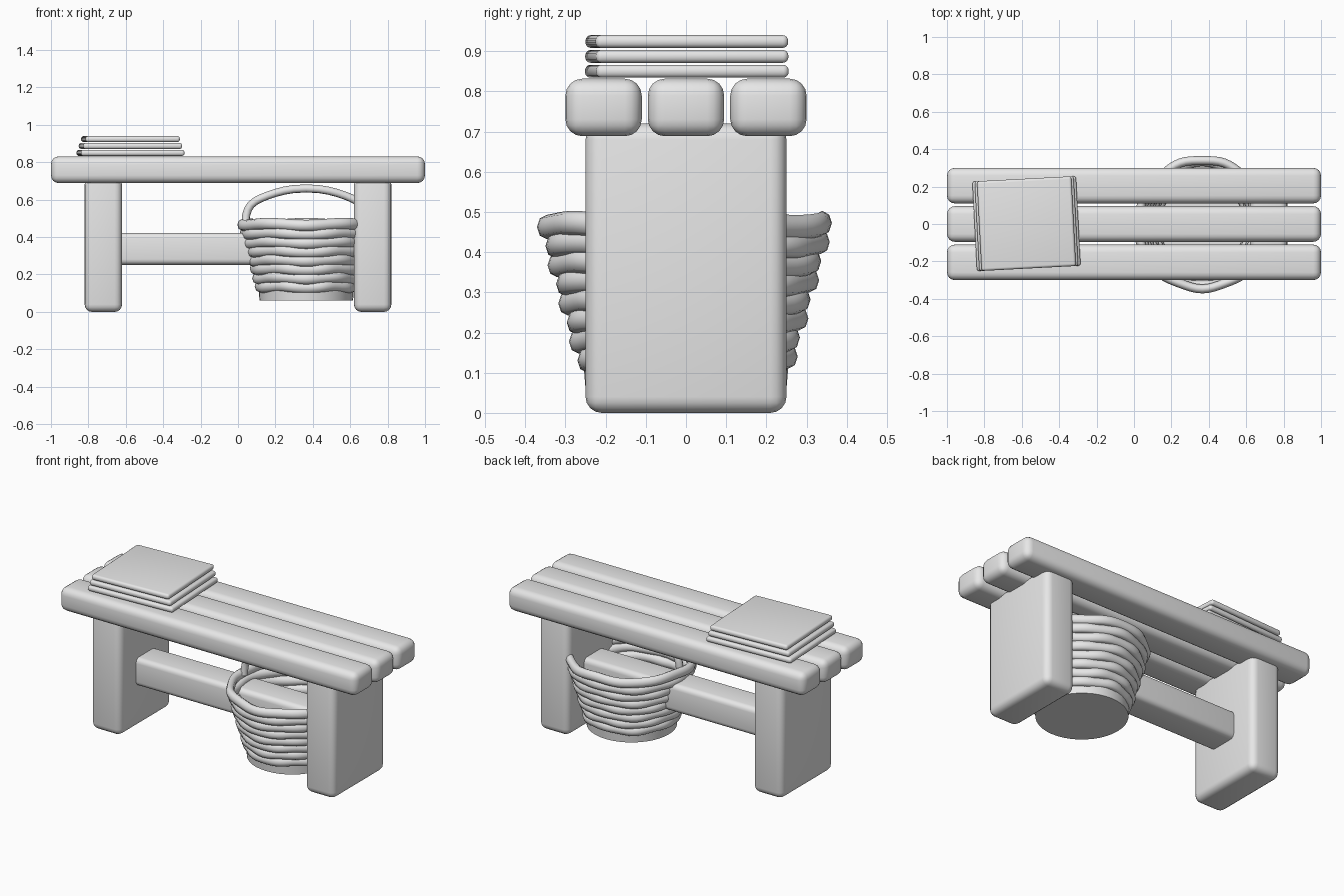
import bpy, bmesh, math
from mathutils import Matrix

cube = bpy.data.objects.get("Cube")
if cube:
    bpy.data.objects.remove(cube, do_unlink=True)

grey = bpy.data.materials.new("plain_grey")
grey.use_nodes = True
grey.diffuse_color = (0.8, 0.8, 0.8, 1)
grey.node_tree.nodes["Principled BSDF"].inputs["Base Color"].default_value = (0.8, 0.8, 0.8, 1)


def finish(name, bm, angle=40):
    bmesh.ops.recalc_face_normals(bm, faces=bm.faces)
    mesh = bpy.data.meshes.new(name)
    bm.to_mesh(mesh)
    bm.free()
    mesh.materials.append(grey)
    obj = bpy.data.objects.new(name, mesh)
    bpy.context.collection.objects.link(obj)
    bpy.ops.object.select_all(action="DESELECT")
    obj.select_set(True)
    bpy.context.view_layer.objects.active = obj
    bpy.ops.object.shade_smooth_by_angle(angle=math.radians(angle))
    return obj


def rounded_box(name, size, centre, radius, turn=0):
    bm = bmesh.new()
    bmesh.ops.create_cube(bm, size=1)
    bmesh.ops.scale(bm, vec=size, verts=bm.verts)
    bmesh.ops.bevel(bm, geom=bm.edges[:], offset=radius, segments=4,
                    profile=0.5, affect="EDGES")
    bmesh.ops.transform(bm, verts=bm.verts,
                        matrix=Matrix.Translation(centre) @ Matrix.Rotation(turn, 4, "Z"))
    return finish(name, bm)


# Seat: three planks
for side, y in (("front", -0.205), ("middle", 0), ("back", 0.205)):
    rounded_box("seat_plank_" + side, (2, 0.19, 0.143), (0, y, 0.76), 0.042)

# Legs and stretcher
for side, s in (("left", 1), ("right", -1)):
    rounded_box("leg_" + side, (0.2, 0.5, 0.72), (0.72 * s, 0, 0.36), 0.04)
rounded_box("stretcher", (1.3, 0.19, 0.17), (0, 0, 0.337), 0.03)

# Stack of folded cloths, smaller towards the top
for i in range(3):
    rounded_box(f"folded_cloth_{i + 1}", (0.555 - 0.025 * i, 0.48, 0.032),
                (-0.575, 0.002, 0.85 + 0.037 * i), 0.014, math.radians(3))

# Basket
BX = 0.365
bm = bmesh.new()
bmesh.ops.create_cone(bm, cap_ends=True, segments=40, radius1=0.25, radius2=0.255,
                      depth=0.06, matrix=Matrix.Translation((BX, 0, 0.09)))
finish("basket_base", bm)


def woven_ring(name, radius, z, thick, height, phase):
    """Gently wavy hoop with an oval section."""
    bm = bmesh.new()
    n, sides = 72, 8
    loops = []
    for i in range(n):
        a = math.tau * i / n
        wave = math.sin(9 * a + phase)
        r0, z0 = radius + 0.004 * wave, z + 0.005 * math.sin(5 * a + 2 * phase)
        loop = []
        for j in range(sides):
            b = math.tau * j / sides
            r = r0 + thick * math.cos(b)
            loop.append(bm.verts.new((BX + r * math.cos(a), r * math.sin(a),
                                      z0 + height * math.sin(b))))
        loops.append(loop)
    for i in range(n):
        p, q = loops[i], loops[(i + 1) % n]
        for j in range(sides):
            k = (j + 1) % sides
            bm.faces.new((p[j], q[j], q[k], p[k]))
    return finish(name, bm, 60)


for i in range(8):
    woven_ring(f"basket_ring_{i + 1}", 0.25 + 0.0133 * i, 0.135 + 0.0475 * i,
               0.024, 0.03, i * math.pi)

# Arched handle over the basket
curve = bpy.data.curves.new("basket_handle_path", "CURVE")
curve.dimensions = "3D"
curve.bevel_depth = 0.022
curve.bevel_resolution = 2
steps = 20
spline = curve.splines.new("POLY")
spline.points.add(steps)
for i, point in enumerate(spline.points):
    a = math.pi * i / steps
    c, s = math.cos(a), math.sin(a)
    x = BX - 0.325 * math.copysign(abs(c) ** 0.85, c)
    z = 0.465 + 0.19 * max(s, 0) ** 0.75 + 0.005 * math.sin(5 * a)
    point.co = (x, 0.006 * math.sin(6 * a), z, 1)
curve.materials.append(grey)
path = bpy.data.objects.new("basket_handle", curve)
bpy.context.collection.objects.link(path)
bpy.ops.object.select_all(action="DESELECT")
path.select_set(True)
bpy.context.view_layer.objects.active = path
bpy.ops.object.convert(target="MESH")
bpy.ops.object.shade_smooth_by_angle(angle=math.radians(60))
